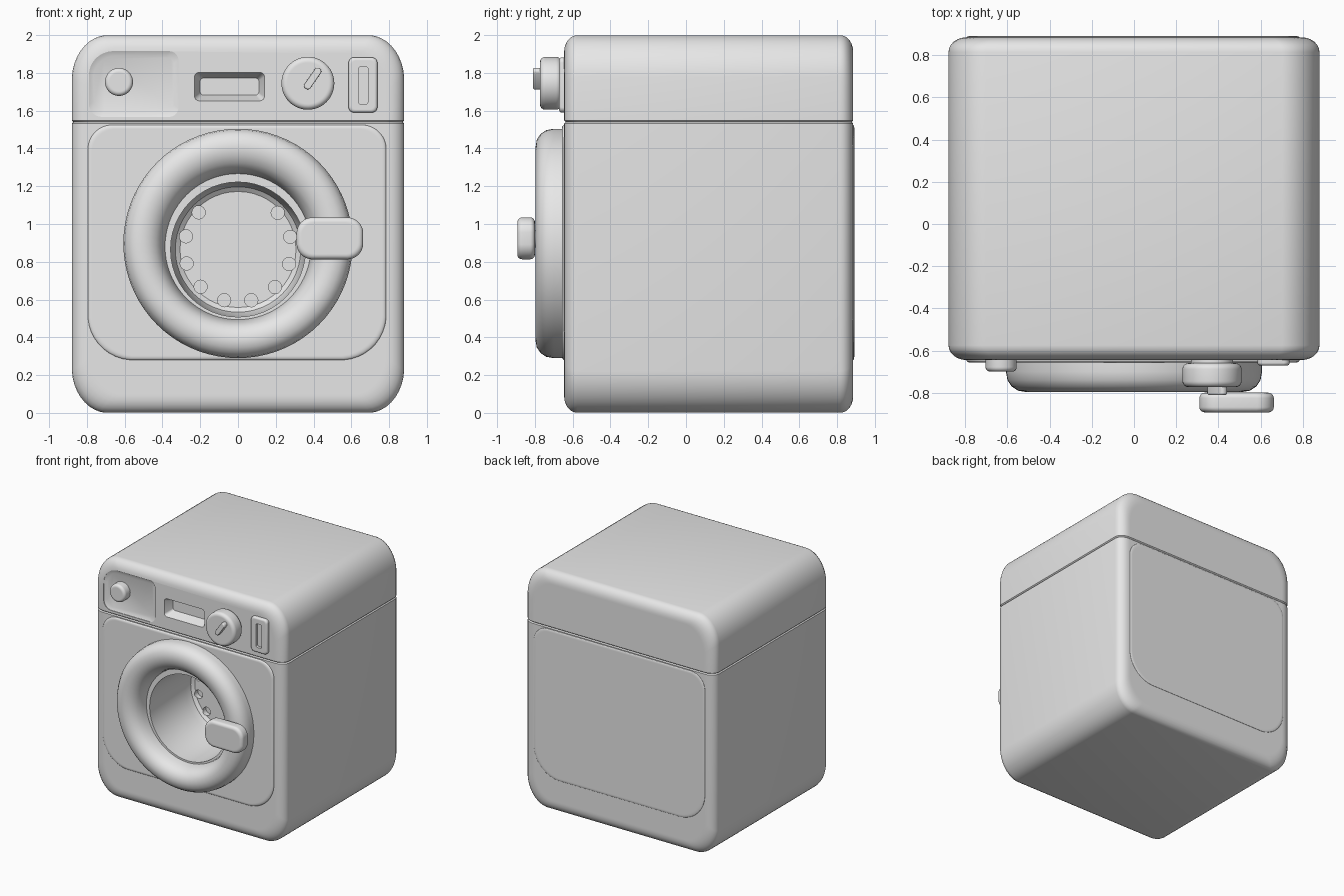
import bpy, bmesh
from math import sin, cos, pi, radians

cube = bpy.data.objects.get("Cube")
if cube:
    bpy.data.objects.remove(cube, do_unlink=True)

grey = bpy.data.materials.new("light grey")
grey.use_nodes = True
grey.diffuse_color = (0.8, 0.8, 0.8, 1)
grey.node_tree.nodes["Principled BSDF"].inputs["Base Color"].default_value = (0.8, 0.8, 0.8, 1)


def outline(x0, x1, z0, z1, radii, squash=1, n=10):
    """Rounded rectangle; radii run top right, top left, bottom left, bottom right."""
    if not isinstance(radii, (list, tuple)):
        radii = [radii] * 4
    corners = [(x1, z1, -1, -1), (x0, z1, 1, -1), (x0, z0, 1, 1), (x1, z0, -1, 1)]
    pts = []
    for k, ((x, z, sx, sz), r) in enumerate(zip(corners, radii)):
        rx, rz = r * squash, r
        for i in range(n):
            a = (k + (i + 0.5) / n) * pi / 2
            pts.append((x + sx * rx + rx * cos(a), z + sz * rz + rz * sin(a)))
    return pts


def circle(x, z, r, n=48):
    return [(x + r * cos(2 * pi * i / n), z + r * sin(2 * pi * i / n)) for i in range(n)]


def loft(name, sections, closed=False):
    bm = bmesh.new()
    rows = [[bm.verts.new(p) for p in s] for s in sections]
    pairs = list(zip(rows, rows[1:]))
    if closed:
        pairs.append((rows[-1], rows[0]))
    for a, b in pairs:
        for i in range(len(a)):
            j = (i + 1) % len(a)
            bm.faces.new((a[i], a[j], b[j], b[i]))
    if not closed:
        bm.faces.new(rows[0])
        bm.faces.new(rows[-1])
    bmesh.ops.recalc_face_normals(bm, faces=bm.faces)
    mesh = bpy.data.meshes.new(name)
    bm.to_mesh(mesh)
    bm.free()
    mesh.materials.append(grey)
    ob = bpy.data.objects.new(name, mesh)
    bpy.context.collection.objects.link(ob)
    return ob


def slab(name, shape, rings):
    """Stack copies of an outline along y; each ring is (y, inset)."""
    xs, zs = [p[0] for p in shape], [p[1] for p in shape]
    cx, cz = (min(xs) + max(xs)) / 2, (min(zs) + max(zs)) / 2
    hx, hz = max(xs) - cx, max(zs) - cz
    return loft(name, [[(cx + (x - cx) * (1 - d / hx), y, cz + (z - cz) * (1 - d / hz))
                        for x, z in shape] for y, d in rings])


def soft(front, back, b, inset=None, both=False, n=6):
    """Rings of a slab with a rounded front rim, and optionally a rounded back rim."""
    inset = b if inset is None else inset
    s = 1 if back > front else -1
    arc = [(b * (1 - sin(i / n * pi / 2)), inset * (1 - cos(i / n * pi / 2))) for i in range(n, -1, -1)]
    rim = [(0, inset * 1.15)] + arc
    rings = [(front + s * y, d) for y, d in rim]
    if both:
        return rings + [(back - s * y, d) for y, d in reversed(rim)]
    return rings + [(back, 0)]


def cut(target, cutters):
    bpy.context.view_layer.objects.active = target
    for c in cutters:
        m = target.modifiers.new("cut", "BOOLEAN")
        m.operation, m.solver, m.object = "DIFFERENCE", "EXACT", c
        bpy.ops.object.modifier_apply(modifier=m.name)


FRONT, BACK, SEAM = -0.645, 0.885, 1.54

# Cabinet with a thin seam below the control band
cabinet = slab("cabinet", outline(-0.88, 0.88, 0, 2, 0.24, 0.8),
               soft(FRONT, BACK, 0.07, 0.085, both=True))
bm = bmesh.new()
bm.from_mesh(cabinet.data)
for z in (SEAM - 0.008, SEAM, SEAM + 0.008):
    bmesh.ops.bisect_plane(bm, geom=bm.verts[:] + bm.edges[:] + bm.faces[:],
                           plane_co=(0, 0, z), plane_no=(0, 0, 1))
mid = (FRONT + BACK) / 2
for v in bm.verts:
    if abs(v.co.z - SEAM) < 0.001:
        v.co.x *= 0.991
        v.co.y = mid + (v.co.y - mid) * 0.99
bm.to_mesh(cabinet.data)
bm.free()

# Front and back panels
panel_shape = outline(-0.795, 0.785, 0.28, 1.525, [0.13, 0.13, 0.24, 0.24])
front_panel = slab("front_panel", panel_shape, soft(FRONT - 0.012, FRONT + 0.03, 0.012, 0.02))
slab("back_panel", panel_shape, soft(BACK + 0.006, BACK - 0.03, 0.006, 0.02))

# Drum cavity, perforations and control recesses
drum = slab("drum_cutter", circle(0, 0.865, 0.357),
            [(-0.9, 0), (-0.6, 0), (-0.2, 0.012), (-0.15, 0.025), (-0.13, 0.05)])
cutters = [drum]
for i in range(10):
    a = radians(42 - 29.4 * i)
    cutters.append(slab("perforation_cutter", circle(0.283 * cos(a), 0.87 + 0.283 * sin(a), 0.035, 16),
                        [(-0.2, 0), (-0.09, 0)]))
cutters.append(slab("drawer_cutter", outline(-0.79, -0.315, 1.567, 1.915, [0.05, 0.13, 0.07, 0.05]),
                    [(-0.66, 0), (-0.64, 0), (-0.628, 0.025)]))
cutters.append(slab("display_cutter", outline(-0.23, 0.14, 1.652, 1.803, 0.025),
                    [(-0.66, 0), (-0.645, 0), (-0.57, 0.03)]))
cut(cabinet, cutters)
cut(front_panel, [drum])

# Door ring turned from a profile of radius, depth and centre height
profile = [(0.607, -0.63, 0.897), (0.607, -0.70, 0.897), (0.60, -0.74, 0.897), (0.58, -0.77, 0.897),
           (0.55, -0.79, 0.896), (0.51, -0.797, 0.895), (0.47, -0.79, 0.892), (0.435, -0.77, 0.888),
           (0.41, -0.74, 0.884), (0.395, -0.70, 0.881), (0.385, -0.65, 0.88), (0.385, -0.63, 0.88)]
loft("door_ring", [[(x, y, z) for x, z in circle(0, c, r, 72)] for r, y, c in profile], closed=True)

# Door handle on a short stub
slab("door_handle", outline(0.31, 0.663, 0.813, 1.035, 0.085), soft(-0.893, -0.80, 0.025, both=True))
slab("handle_stub", circle(0.39, 0.92, 0.045, 24), [(-0.83, 0), (-0.72, 0)])

# Drawer knob
slab("drawer_knob", circle(-0.63, 1.752, 0.074), soft(-0.70, -0.60, 0.022))

# Program dial with pointer
slab("dial_stem", circle(0.37, 1.745, 0.10), [(-0.68, 0), (-0.62, 0)])
slab("dial", circle(0.37, 1.745, 0.14), soft(-0.773, -0.66, 0.028, both=True))
tilt = radians(-35)
bar = [(0.395 + x * cos(tilt) - z * sin(tilt), 1.77 + x * sin(tilt) + z * cos(tilt))
       for x, z in outline(-0.02, 0.02, -0.065, 0.065, 0.019, n=5)]
slab("dial_pointer", bar, soft(-0.81, -0.76, 0.008))

# Switch plate with a slot
switch = slab("switch_plate", outline(0.585, 0.738, 1.59, 1.882, 0.03), soft(-0.672, -0.62, 0.015))
slot = slab("slot_cutter", outline(0.637, 0.688, 1.635, 1.832, 0.012), [(-0.7, 0), (-0.65, 0)])
cut(switch, [slot])

for c in cutters + [slot]:
    bpy.data.objects.remove(c, do_unlink=True)

# Smooth shading with sharp edges kept
bpy.ops.object.select_all(action="DESELECT")
for ob in bpy.context.scene.objects:
    if ob.type == "MESH":
        ob.select_set(True)
        bpy.context.view_layer.objects.active = ob
bpy.ops.object.shade_smooth_by_angle(angle=radians(32))
